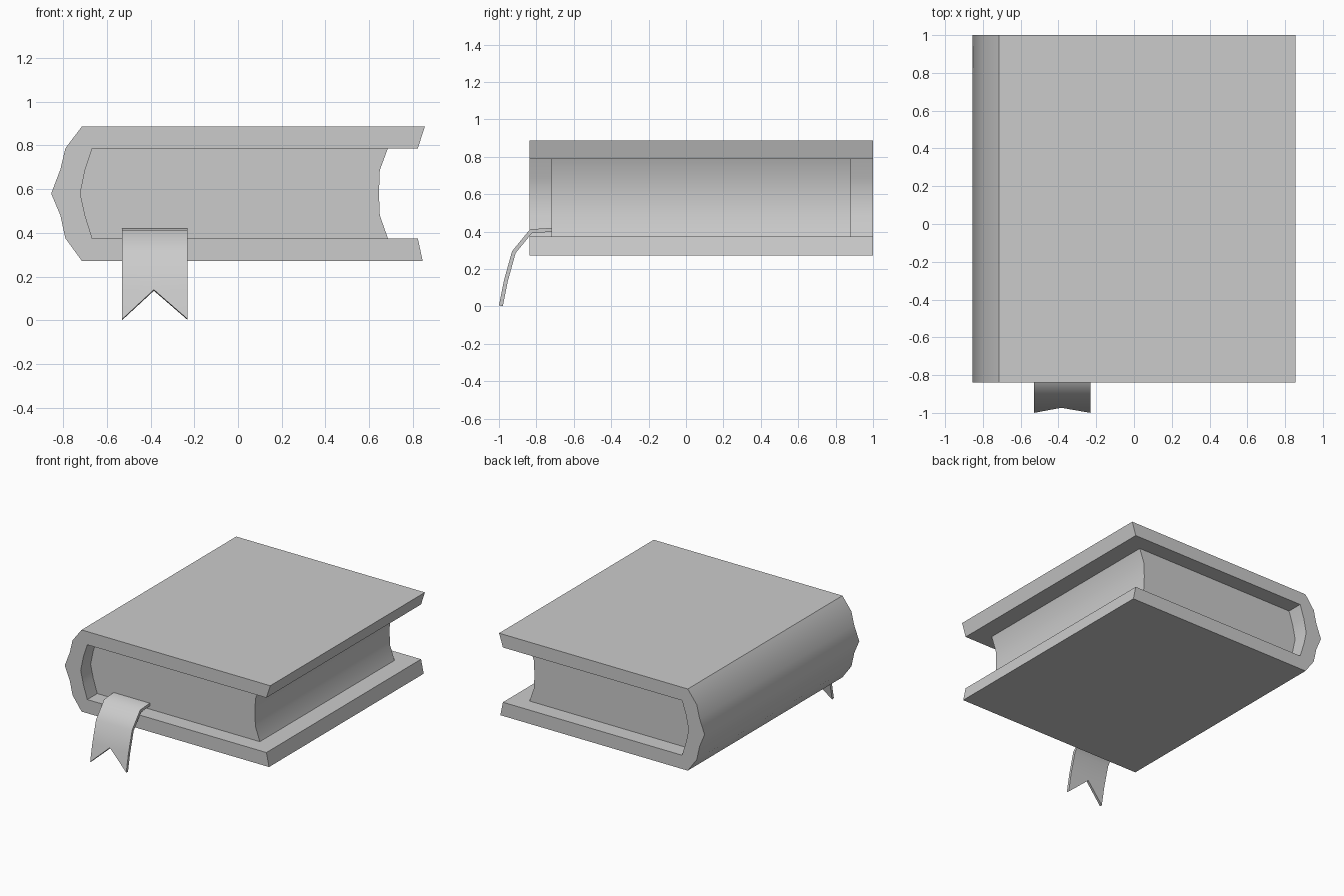
import bpy, math

if "Cube" in bpy.data.objects:
    bpy.data.objects.remove(bpy.data.objects["Cube"])


def make_object(name, verts, faces, smooth_angle):
    mesh = bpy.data.meshes.new(name)
    mesh.from_pydata(verts, [], faces)
    obj = bpy.data.objects.new(name, mesh)
    bpy.context.collection.objects.link(obj)
    bpy.ops.object.select_all(action='DESELECT')
    obj.select_set(True)
    bpy.context.view_layer.objects.active = obj
    bpy.ops.object.mode_set(mode='EDIT')
    bpy.ops.mesh.select_all(action='SELECT')
    bpy.ops.mesh.normals_make_consistent(inside=False)
    bpy.ops.object.mode_set(mode='OBJECT')
    bpy.ops.object.shade_smooth_by_angle(angle=math.radians(smooth_angle))
    return obj


def extrude_profile(name, profile, y0, y1):
    """Extrude a closed x-z outline along y."""
    n = len(profile)
    verts = [(x, y, z) for y in (y0, y1) for x, z in profile]
    faces = [(i, (i + 1) % n, n + (i + 1) % n, n + i) for i in range(n)]
    faces += [tuple(range(n)), tuple(range(2 * n - 1, n - 1, -1))]
    return make_object(name, verts, faces, 48)


# Cover: C-shaped outline with a rounded spine
spine_outer = [(-0.715, 0.886), (-0.79, 0.787), (-0.813, 0.69), (-0.855, 0.58),
               (-0.813, 0.48), (-0.79, 0.375), (-0.715, 0.272)]
spine_inner = [(-0.667, 0.375), (-0.70, 0.48), (-0.722, 0.58),
               (-0.70, 0.687), (-0.667, 0.787)]
extrude_profile("cover", spine_outer + [(0.845, 0.272), (0.823, 0.375)]
                + spine_inner + [(0.823, 0.787), (0.855, 0.886)], -0.838, 1.0)

# Page block: follows the spine, hollow fore edge
fore_edge = [(0.686, 0.787), (0.649, 0.687), (0.645, 0.58),
             (0.649, 0.48), (0.686, 0.375)]
extrude_profile("pages", spine_inner + fore_edge, -0.72, 0.88)

# Ribbon bookmark: bent strip with a swallowtail end
path = [(-0.715, 0.42), (-0.834, 0.412), (-0.93, 0.295), (-0.973, 0.14)]
left, middle, right = -0.53, -0.385, -0.23
verts = [(x, y, z) for y, z in path for x in (left, middle, right)]
verts += [(left, -1.0, 0.005), (right, -1.0, 0.005)]
faces = [(r * 3 + c, r * 3 + c + 3, r * 3 + c + 4, r * 3 + c + 1)
         for r in range(3) for c in range(2)]
faces += [(9, 12, 10), (10, 13, 11)]
ribbon = make_object("bookmark_ribbon", verts, faces, 50)
if ribbon.data.polygons[0].normal.z < 0:
    ribbon.data.flip_normals()
solid = ribbon.modifiers.new("thickness", 'SOLIDIFY')
solid.thickness = 0.021
solid.offset = -1
solid.use_even_offset = True
bpy.ops.object.modifier_apply(modifier=solid.name)
bpy.ops.object.shade_smooth_by_angle(angle=math.radians(50))
